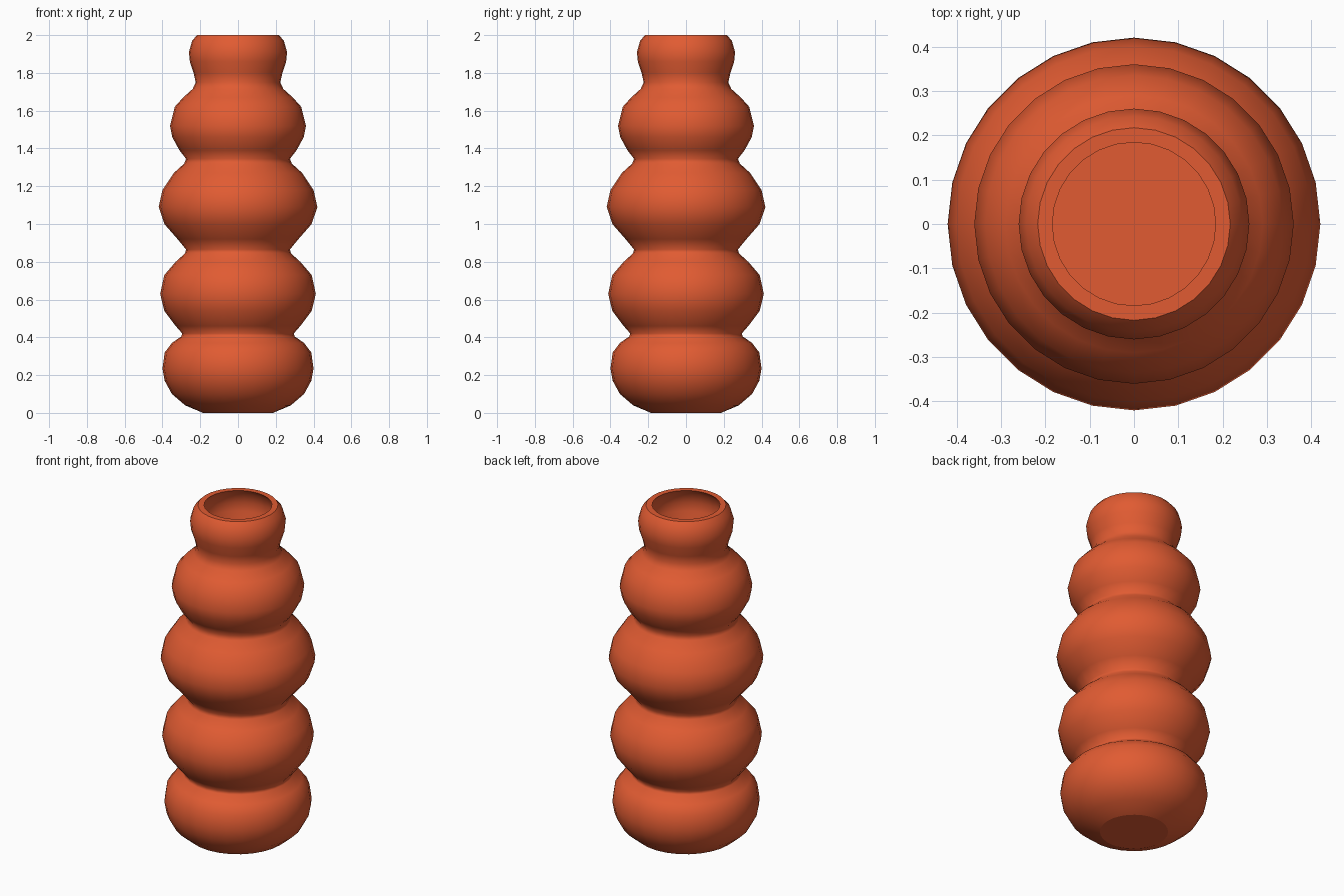
import bpy
import bmesh
import math

SEGMENTS = 28
WALL = 0.033

cube = bpy.data.objects.get("Cube")
if cube:
    bpy.data.objects.remove(cube, do_unlink=True)

# Terracotta material
clay = bpy.data.materials.new("terracotta_orange")
clay.use_nodes = True
colour = (0.75, 0.105, 0.032, 1)
clay.diffuse_color = colour
clay.node_tree.nodes["Principled BSDF"].inputs["Base Color"].default_value = colour

# Outer profile (radius, height): one line per bulge
outer = [
    (.185, 0), (.28, .04), (.35, .1), (.388, .17), (.4, .235), (.388, .32), (.35, .37), (.3, .405),
    (.295, .42), (.33, .46), (.39, .54), (.412, .63), (.39, .73), (.33, .8), (.28, .845),
    (.275, .865), (.32, .92), (.39, 1), (.42, 1.09), (.4, 1.18), (.34, 1.27), (.285, 1.32),
    (.275, 1.345), (.31, 1.39), (.348, 1.46), (.36, 1.52), (.335, 1.62), (.29, 1.67), (.24, 1.715),
    (.224, 1.75), (.235, 1.8), (.255, 1.86), (.26, 1.91), (.243, 1.97), (.217, 2),
]
# Inner wall follows the outside down to a flat floor
inner = [(r - WALL, z) for r, z in reversed(outer) if z > .15]
profile = [(0, 0)] + outer + inner + [(.2, .05), (0, .05)]

# Revolve the closed profile
bm = bmesh.new()
verts = [bm.verts.new((r, 0, z)) for r, z in profile]
edges = [bm.edges.new(pair) for pair in zip(verts, verts[1:])]
bmesh.ops.spin(bm, geom=verts + edges, cent=(0, 0, 0), axis=(0, 0, 1),
               angle=math.tau, steps=SEGMENTS)
bmesh.ops.remove_doubles(bm, verts=bm.verts, dist=.0005)
bmesh.ops.recalc_face_normals(bm, faces=bm.faces)

# Smooth everything except the borders of the flat rim, base and floor
for face in bm.faces:
    face.smooth = True
for edge in bm.edges:
    flat = [abs(f.normal.z) > .999 for f in edge.link_faces]
    edge.smooth = all(flat) or not any(flat)

mesh = bpy.data.meshes.new("bulbous_vase")
bm.to_mesh(mesh)
bm.free()
mesh.materials.append(clay)
vase = bpy.data.objects.new("bulbous_vase", mesh)
bpy.context.collection.objects.link(vase)
